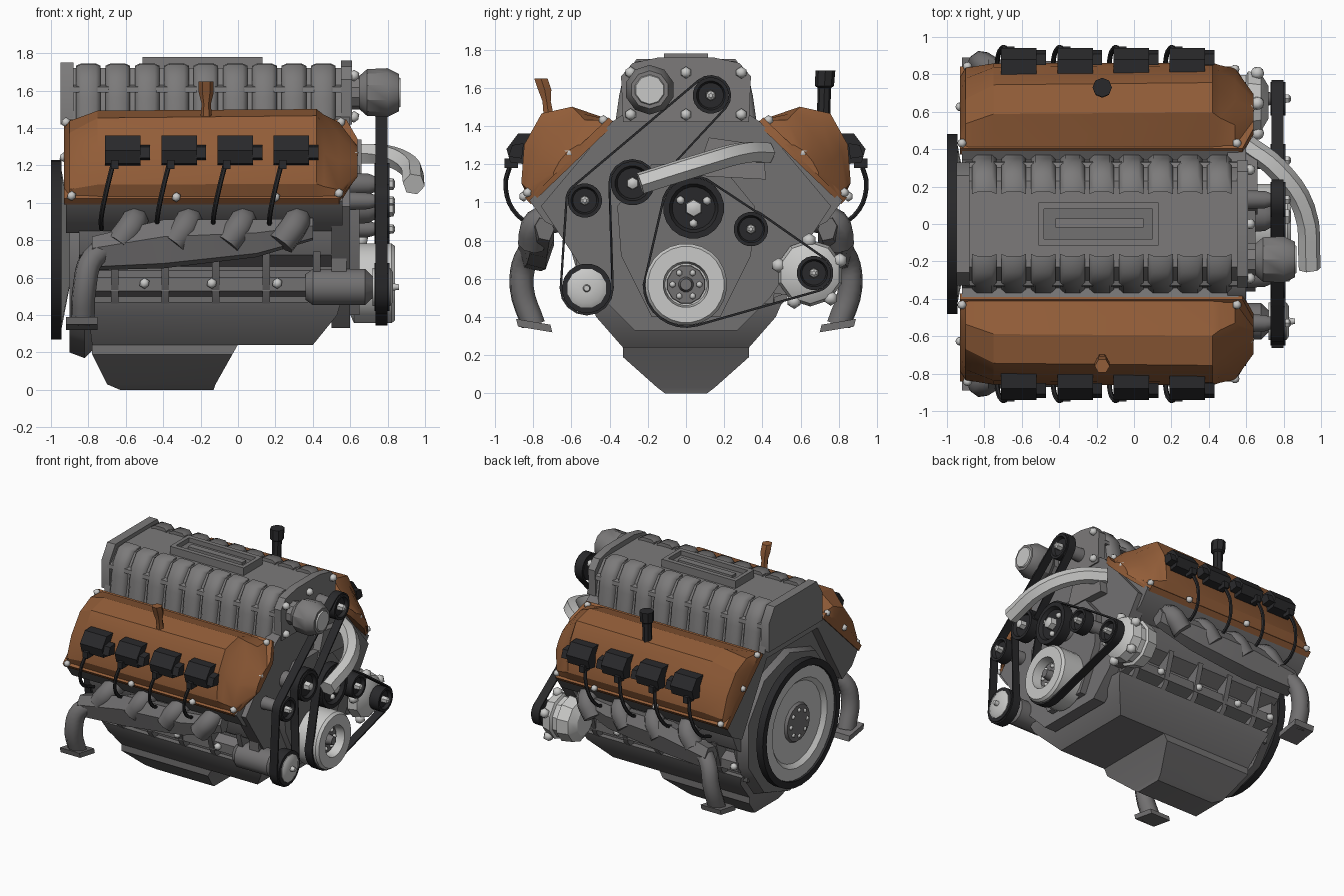
import bpy, bmesh, math
from mathutils import Vector

if "Cube" in bpy.data.objects:
    bpy.data.objects.remove(bpy.data.objects["Cube"])


def material(name, rgb):
    m = bpy.data.materials.new(name)
    m.use_nodes = True
    m.diffuse_color = (*rgb, 1)
    m.node_tree.nodes["Principled BSDF"].inputs["Base Color"].default_value = (*rgb, 1)
    return m


IRON = material("cast grey", (0.17, 0.165, 0.167))
ALLOY = material("intake grey", (0.2, 0.195, 0.195))
COPPER = material("copper brown", (0.29, 0.11, 0.04))
BLACK = material("rubber black", (0.022, 0.022, 0.024))
SILVER = material("bright silver", (0.58, 0.58, 0.57))


def finish(name, bm, mat, mirror=False, angle=35):
    bmesh.ops.recalc_face_normals(bm, faces=bm.faces[:])
    me = bpy.data.meshes.new(name)
    bm.to_mesh(me)
    bm.free()
    me.materials.append(mat)
    me.shade_smooth()
    me.set_sharp_from_angle(angle=math.radians(angle))
    ob = bpy.data.objects.new(name, me)
    bpy.context.collection.objects.link(ob)
    if mirror:
        mod = ob.modifiers.new("mirror", "MIRROR")
        mod.use_axis = (False, True, False)
    return ob


def loft(name, rings, mat, mirror=False, loop=False, angle=35):
    """Skin a list of point rings, capped at the ends or joined into a loop."""
    bm = bmesh.new()
    vs = [[bm.verts.new(p) for p in r] for r in rings]
    n = len(vs[0])
    pairs = list(zip(vs, vs[1:])) + ([(vs[-1], vs[0])] if loop else [])
    for a, b in pairs:
        for i in range(n):
            j = (i + 1) % n
            bm.faces.new((a[i], a[j], b[j], b[i]))
    if not loop:
        bm.faces.new(vs[0])
        bm.faces.new(vs[-1])
    return finish(name, bm, mat, mirror, angle)


def prism(name, yz, x0, x1, mat, mirror=False, both=False):
    """Extrude a y-z outline along x; both=True completes a half outline."""
    if both:
        yz = yz + [(-y, z) for y, z in reversed(yz)]
    return loft(name, [[(x, y, z) for y, z in yz] for x in (x0, x1)], mat, mirror)


def box(name, x0, x1, y0, y1, z0, z1, mat, mirror=False):
    return prism(name, [(y0, z0), (y1, z0), (y1, z1), (y0, z1)], x0, x1, mat, mirror)


def lathe(name, profile, y, z, mat, n=20):
    """Turn (x, radius) points about an axis running along x."""
    ang = [2 * math.pi * (i + 0.5) / n for i in range(n)]
    return loft(name, [[(x, y + r * math.cos(a), z + r * math.sin(a)) for a in ang]
                       for x, r in profile], mat)


def column(name, x, y, levels, mat, n=8):
    """Upright turned part from (z, radius, y shift) levels."""
    ang = [2 * math.pi * i / n for i in range(n)]
    return loft(name, [[(x + r * math.cos(a), y + dy + r * math.sin(a), z) for a in ang]
                       for z, r, dy in levels], mat)


def bolts(name, places, r, mat=SILVER, mirror=False):
    bm = bmesh.new()
    for p in places:
        s = bmesh.ops.create_icosphere(bm, subdivisions=1, radius=r)
        bmesh.ops.translate(bm, verts=s["verts"], vec=Vector(p))
    return finish(name, bm, mat, mirror, 60)


def tube(name, paths, r, mat, mirror=False, res=2):
    cu = bpy.data.curves.new(name, "CURVE")
    cu.dimensions = "3D"
    cu.bevel_depth, cu.bevel_resolution, cu.resolution_u = r, res, 4
    cu.use_fill_caps = True
    for path in paths:
        sp = cu.splines.new("BEZIER")
        sp.bezier_points.add(len(path) - 1)
        for bp, p in zip(sp.bezier_points, path):
            bp.co = p
            bp.handle_left_type = bp.handle_right_type = "AUTO"
    tmp = bpy.data.objects.new("temp_curve", cu)
    bpy.context.collection.objects.link(tmp)
    bpy.context.view_layer.update()
    bm = bmesh.new()
    bm.from_mesh(tmp.evaluated_get(bpy.context.evaluated_depsgraph_get()).to_mesh())
    bpy.data.objects.remove(tmp)
    return finish(name, bm, mat, mirror, 50)


# Engine block, heads and covers
prism("engine_block", [(0.45, 0.42), (0.48, 0.66), (0.58, 0.72), (0.66, 0.9), (0.62, 1.2),
                       (0.2, 1.44)], -0.85, 0.52, IRON, both=True)
prism("cylinder_head", [(0.62, 0.84), (0.74, 0.9), (0.82, 1.01), (0.39, 1.43), (0.3, 1.38)],
      -0.92, 0.56, IRON, mirror=True)
prism("timing_cover", [(0.27, 0.33), (0.44, 0.5), (0.76, 0.98), (0.39, 1.42), (0.3, 1.48)],
      0.5, 0.6, IRON, both=True)
prism("timing_cover_boss", [(0.18, 0.4), (0.34, 0.72), (0.36, 0.98), (0.18, 1.2)],
      0.58, 0.65, IRON, both=True)
prism("pan_rail", [(0.46, 0.5), (0.54, 0.53), (0.54, 0.6), (0.46, 0.65)], -0.83, 0.5, IRON, mirror=True)
for i in range(5):
    x = -0.66 + 0.27 * i
    prism("block_rib", [(0.46, 0.42), (0.53, 0.5), (0.6, 0.74), (0.46, 0.74)],
          x - 0.02, x + 0.02, IRON, mirror=True)
bolts("rail_bolts", [(x, 0.55, 0.57) for x in (-0.8, -0.5, -0.14, 0.21, 0.48)], 0.03, mirror=True)

# Oil pan
def slab(z, x0, x1, h):
    return [(x0, -h, z), (x1, -h, z), (x1, h, z), (x0, h, z)]


loft("oil_pan", [slab(0.24, -0.78, 0.4, 0.33), slab(0.4, -0.8, 0.53, 0.47),
                 slab(0.47, -0.83, 0.55, 0.5)], IRON)
loft("oil_sump", [slab(0, -0.63, -0.13, 0.11), slab(0.03, -0.7, -0.12, 0.15),
                  slab(0.19, -0.78, -0.03, 0.33), slab(0.26, -0.78, 0.01, 0.33)], IRON)

# Rear bell plate and flywheel
lathe("bell_plate", [(-0.9, 0.54), (-0.82, 0.57), (-0.7, 0.45)], 0, 0.74, IRON, 10)
ring = [(-1.0, 0.48), (-0.945, 0.48), (-0.945, 0.42), (-1.0, 0.43)]
loft("ring_gear", [[(x, r * math.cos(a), 0.75 + r * math.sin(a)) for x, r in ring]
                   for a in [math.pi * i / 16 for i in range(32)]], BLACK, loop=True)
lathe("flywheel_disc", [(-0.9, 0.2), (-0.945, 0.435), (-0.985, 0.435), (-0.985, 0.34),
                        (-0.955, 0.31), (-0.955, 0.15)], 0, 0.75, SILVER, 24)
lathe("flywheel_hub", [(-0.94, 0.16), (-0.975, 0.14), (-0.985, 0.06)], 0, 0.75, IRON, 16)
bolts("flywheel_bolts", [(-0.975, 0.1 * math.cos(i * math.pi / 4), 0.75 + 0.1 * math.sin(i * math.pi / 4))
                         for i in range(8)], 0.02)

# Intake manifold with ribbed flanks and lid
prism("intake_manifold", [(0.35, 1.36), (0.32, 1.5), (0.3, 1.64), (0.23, 1.72)], -0.92, 0.58, ALLOY, both=True)
prism("intake_front_flange", [(0.33, 1.42), (0.34, 1.66), (0.28, 1.73), (0.14, 1.76)], 0.55, 0.61, ALLOY, both=True)
prism("intake_rear_flange", [(0.33, 1.42), (0.33, 1.64), (0.26, 1.75)], -0.95, -0.88, ALLOY, both=True)
prism("intake_ledge", [(0.27, 1.59), (0.335, 1.59), (0.33, 1.62), (0.27, 1.64)], -0.9, 0.57, ALLOY, mirror=True)
for i in range(9):
    x = -0.8 + 0.157 * i
    flank = [(0.37, 1.42), (0.35, 1.56), (0.33, 1.65), (0.26, 1.74), (0.17, 1.745), (0.17, 1.45)]
    loft("intake_runner", [[(x + d, y * k, z - 0.012 * (k < 1)) for y, z in flank]
                           for d, k in ((-0.066, 0.94), (-0.04, 1), (0.04, 1), (0.066, 0.94))],
         ALLOY, mirror=True, angle=60)
box("lid_side", -0.51, 0.13, 0.08, 0.115, 1.7, 1.78, ALLOY, mirror=True)
for x in (-0.51, 0.1):
    box("lid_end", x, x + 0.03, -0.115, 0.115, 1.7, 1.78, ALLOY)
box("lid_floor", -0.49, 0.12, -0.09, 0.09, 1.7, 1.745, IRON)
box("lid_bar", -0.42, 0.05, -0.02, 0.03, 1.74, 1.765, ALLOY)
bolts("intake_bolts", [(0.62, s * 0.29, z) for s in (-1, 0, 1) for z in (1.46, 1.68)], 0.032)

# Valve covers, lofted along x on the tilted head face
cover = [(0, 0), (0.1, 0.195), (0.24, 0.28), (0.42, 0.225), (0.57, 0.09), (0.6, 0)]


def tilted(x, s, n):
    return (x, 0.39 + 0.72 * s + 0.69 * n, 1.43 - 0.69 * s + 0.72 * n)


loft("valve_cover", [[tilted(x, 0.3 + (s - 0.3) * w, n * h) for s, n in cover]
                     for x, h, w in ((-0.93, 0.2, 0.85), (-0.9, 0.55, 1), (-0.75, 0.94, 1), (0.42, 1, 1),
                                     (0.46, 0.78, 1), (0.54, 0.5, 1), (0.64, 0.15, 0.4))],
     COPPER, mirror=True, angle=28)
rim = [(-0.93, 0), (0.58, 0), (0.64, 0.15), (0.64, 0.38), (0.54, 0.61), (-0.93, 0.61)]
loft("valve_cover_rim", [[tilted(x, s, n) for x, s in rim] for n in (-0.025, 0.02)], COPPER, mirror=True)
bolts("cover_bolts", [tilted(x, s, 0.03) for x, s in
                      ((-0.92, 0.03), (-0.93, 0.3), (-0.89, 0.6), (-0.33, 0.61), (0.2, 0.61),
                       (0.54, 0.58), (0.62, 0.28), (0.55, 0.03))], 0.027, mirror=True)
column("dipstick_cap", -0.17, -0.74, [(1.46, 0.03, 0.02), (1.53, 0.025, 0.01), (1.59, 0.04, 0),
                                      (1.65, 0.04, -0.02), (1.65, 0.02, -0.02)], COPPER, 6)
column("oil_filler", -0.17, 0.72, [(1.45, 0.035, 0), (1.6, 0.035, 0.005), (1.61, 0.05, 0.005),
                                   (1.69, 0.052, 0.01)], BLACK)

# Ignition coils and leads
leads = []
for x in (-0.61, -0.31, -0.01, 0.29):
    prism("ignition_coil", [(0.8, 1.36), (0.88, 1.36), (0.94, 1.28), (0.92, 1.21), (0.84, 1.2)],
          x - 0.1, x + 0.09, BLACK, mirror=True)
    prism("coil_plug", [(0.85, 1.31), (0.91, 1.3), (0.93, 1.24), (0.86, 1.23)], x + 0.08, x + 0.14,
          BLACK, mirror=True)
    box("coil_tab", x - 0.07, x - 0.03, 0.88, 0.95, 1.18, 1.23, BLACK, mirror=True)
    leads.append([(x - 0.06, 0.92, 1.2), (x - 0.09, 0.945, 1.08), (x - 0.12, 0.88, 0.93), (x - 0.12, 0.74, 0.86)])
tube("ignition_leads", leads, 0.013, BLACK, mirror=True, res=1)

# Exhaust manifolds with downpipes
tube("exhaust_ports", [[(x, 0.66, 0.92), (x, 0.78, 0.89), (x - 0.08, 0.81, 0.78)]
                       for x in (-0.56, -0.27, 0.02, 0.31)], 0.075, IRON, mirror=True)
log = [(-1, 0), (-0.6, 0.8), (0.5, 1), (1, 0.3), (0.6, -0.8), (-0.5, -1)]
loft("exhaust_log", [[(x, y + a * w, z + b * h) for a, b in log]
                     for x, y, z, w, h in ((0.4, 0.74, 0.86, 0.05, 0.06), (0.1, 0.77, 0.81, 0.08, 0.1),
                                           (-0.4, 0.78, 0.78, 0.09, 0.13), (-0.78, 0.8, 0.73, 0.08, 0.09))],
     IRON, mirror=True)
tube("exhaust_downpipe", [[(-0.65, 0.76, 0.78), (-0.78, 0.84, 0.7), (-0.82, 0.86, 0.55), (-0.83, 0.8, 0.36)]],
     0.065, IRON, mirror=True)
prism("downpipe_flange", [(0.7, 0.32), (0.88, 0.35), (0.89, 0.39), (0.71, 0.36)], -0.92, -0.75, IRON, mirror=True)

# Belt drive: (y, z, radius) of the dark pulleys
for y, z, r in ((0.04, 0.97, 0.16), (-0.28, 1.1, 0.115), (-0.53, 1.01, 0.09), (0.34, 0.86, 0.09),
                (0.67, 0.63, 0.09), (0.13, 1.56, 0.095)):
    lathe("pulley", [(0.73, r), (0.81, r), (0.81, r * 0.8), (0.785, r * 0.7), (0.785, r * 0.4)], y, z, BLACK)
    lathe("pulley_shaft", [(0.52, r * 0.6), (0.7, r * 0.5), (0.74, r * 0.35)], y, z, IRON, 12)
    lathe("pulley_nut", [(0.78, r * 0.3), (0.83, r * 0.27), (0.84, r * 0.12)], y, z, SILVER, 6)
bolts("water_pump_bolts", [(0.79, 0.04 + 0.08 * math.cos(a), 0.97 + 0.08 * math.sin(a))
                           for a in (0.5, 2.6, 4.7)], 0.024)
lathe("crank_pulley", [(0.6, 0.17), (0.62, 0.215), (0.82, 0.215), (0.84, 0.2), (0.84, 0.12), (0.77, 0.11)],
      0, 0.57, SILVER, 24)
lathe("crank_hub", [(0.76, 0.105), (0.78, 0.1), (0.78, 0.04), (0.83, 0.03)], 0, 0.57, IRON, 12)
bolts("crank_bolts", [(0.785, 0.07 * math.cos(i * math.pi / 3), 0.57 + 0.07 * math.sin(i * math.pi / 3))
                      for i in range(6)], 0.018)
lathe("steering_pump", [(0.36, 0.07), (0.4, 0.1), (0.68, 0.1), (0.72, 0.06)], -0.52, 0.55, IRON, 12)
lathe("steering_pulley_rim", [(0.73, 0.13), (0.81, 0.13), (0.81, 0.11)], -0.52, 0.55, BLACK)
lathe("steering_pulley", [(0.72, 0.105), (0.815, 0.105), (0.83, 0.08), (0.83, 0.02), (0.86, 0.015)], -0.52, 0.55, SILVER, 12)
lathe("alternator", [(0.42, 0.1), (0.46, 0.16), (0.55, 0.175), (0.56, 0.155), (0.6, 0.155), (0.61, 0.175),
                     (0.68, 0.16), (0.72, 0.09)], 0.65, 0.63, SILVER, 10)
bolts("alternator_lugs", [(0.66, 0.65 + 0.17 * math.cos(a), 0.63 + 0.17 * math.sin(a))
                          for a in (0.4, 1.6, 2.9, 4.2, 5.4)], 0.04)
prism("alternator_bracket", [(0.3, 0.55), (0.62, 0.5), (0.62, 0.76), (0.4, 0.84)], 0.5, 0.58, IRON)
prism("pump_bracket", [(-0.3, 0.5), (-0.56, 0.5), (-0.6, 1.04), (-0.4, 1.1)], 0.5, 0.58, IRON)


def belt(name, arcs):
    rings = []
    for y, z, r, a0, a1 in arcs:
        for i in range(9):
            a = math.radians(a0 + (a1 - a0) * i / 8)
            c, s = math.cos(a), math.sin(a)
            rings.append([(x, y + q * c, z + q * s) for x, q in
                          ((0.735, r), (0.8, r), (0.8, r + 0.012), (0.735, r + 0.012))])
    loft(name, rings, BLACK, loop=True)


belt("accessory_belt", [(-0.52, 0.55, 0.13, 180, 360), (-0.28, 1.1, 0.115, 180, 0),
                        (0.13, 1.56, 0.095, -40, 130), (-0.53, 1.01, 0.09, 130, 180)])
belt("main_belt", [(0, 0.57, 0.215, 180, 285), (0.67, 0.63, 0.09, 285, 420), (0.34, 0.86, 0.09, 55, 75),
                   (0.04, 0.97, 0.16, 65, 175)])

# Throttle body and coolant hose
lathe("throttle_body", [(0.58, 0.09), (0.65, 0.09), (0.69, 0.125), (0.8, 0.13), (0.86, 0.1)], -0.19, 1.59, ALLOY, 10)
lathe("throttle_face", [(0.85, 0.085), (0.87, 0.075)], -0.19, 1.59, SILVER, 10)
tube("coolant_hose", [[(0.6, 0.42, 1.26), (0.76, 0.3, 1.26), (0.91, 0.08, 1.2), (0.94, -0.24, 1.1)]],
     0.06, SILVER, res=1)
prism("thermostat_housing", [(0.05, 1.14), (0.42, 1.12), (0.4, 1.3), (0.12, 1.34)], 0.58, 0.66, ALLOY)
